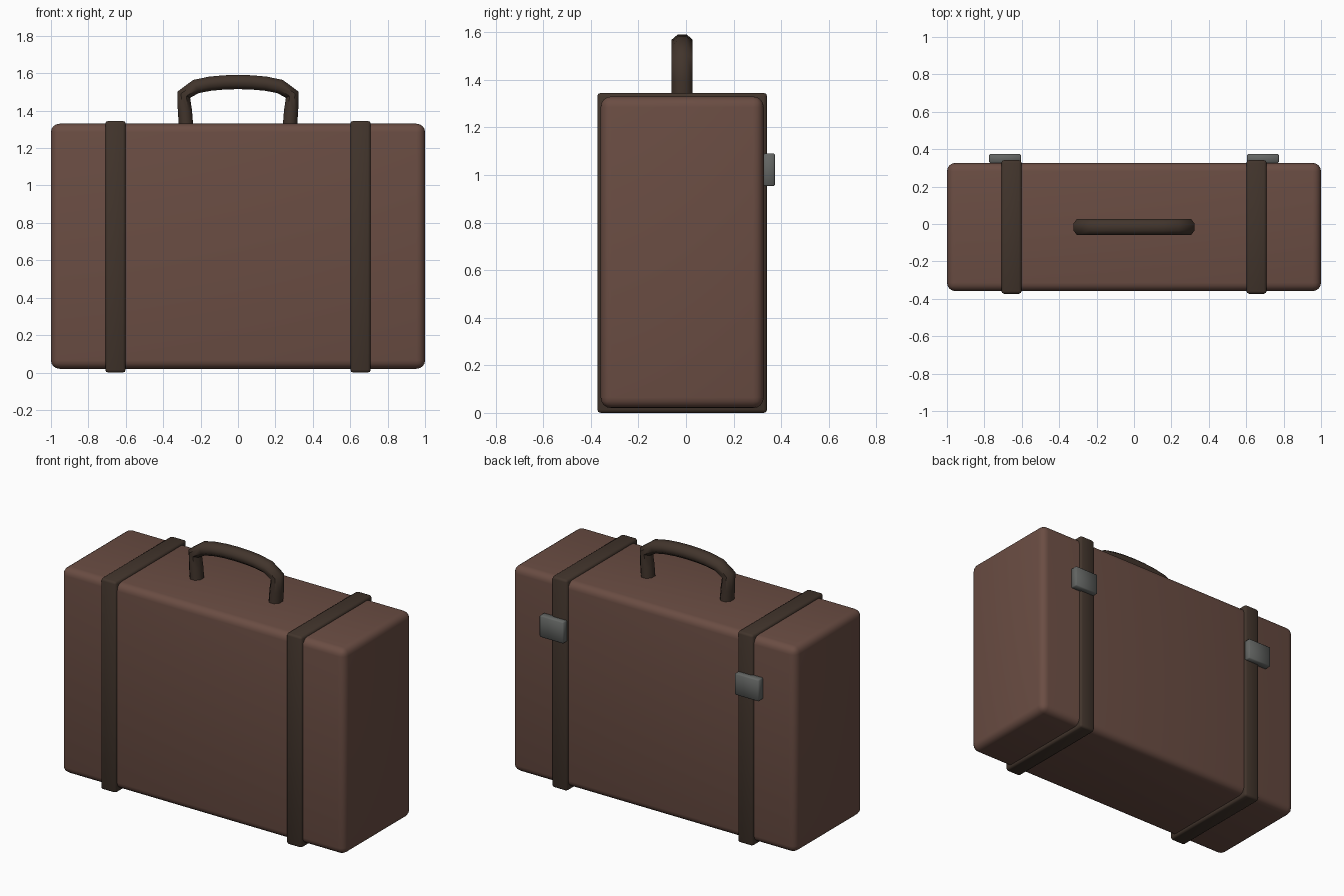
import bpy, bmesh, math
from mathutils import Vector

if "Cube" in bpy.data.objects:
    bpy.data.objects.remove(bpy.data.objects["Cube"])

YC = -0.016  # the case sits slightly forward because the clasps project at the back


def material(name, rgb):
    m = bpy.data.materials.new(name)
    m.diffuse_color = (*rgb, 1)
    m.use_nodes = True
    m.node_tree.nodes["Principled BSDF"].inputs["Base Color"].default_value = m.diffuse_color
    return m


LEATHER = material("brown leather", (0.145, 0.074, 0.056))
DARK = material("dark leather", (0.054, 0.035, 0.025))
METAL = material("grey metal", (0.127, 0.133, 0.127))


def finish(bm, name, mat):
    bmesh.ops.recalc_face_normals(bm, faces=bm.faces)
    me = bpy.data.meshes.new(name)
    bm.to_mesh(me)
    bm.free()
    me.materials.append(mat)
    ob = bpy.data.objects.new(name, me)
    bpy.context.collection.objects.link(ob)
    bpy.ops.object.select_all(action='DESELECT')
    bpy.context.view_layer.objects.active = ob
    ob.select_set(True)
    bpy.ops.object.shade_smooth_by_angle(angle=math.radians(50))
    return ob


def rounded_box(name, lo, hi, bevel, segments, mat):
    bm = bmesh.new()
    bmesh.ops.create_cube(bm, size=1)
    for v in bm.verts:
        v.co = Vector(((a + b) / 2 + c * (b - a) for a, b, c in zip(lo, hi, v.co)))
    bmesh.ops.bevel(bm, geom=bm.edges[:], offset=bevel, segments=segments,
                    profile=0.5, affect='EDGES')
    return finish(bm, name, mat)


# Case body
rounded_box("case_body", (-1, YC - 0.343, 0.02), (1, YC + 0.343, 1.33), 0.045, 4, LEATHER)

# Straps around the case, with a clasp on the back of each
for side, s in (("left", -1), ("right", 1)):
    x = s * 0.655
    rounded_box(side + "_strap", (x - 0.054, YC - 0.357, 0.0),
                (x + 0.054, YC + 0.357, 1.345), 0.014, 2, DARK)
    x = s * 0.689
    rounded_box(side + "_clasp", (x - 0.085, 0.325, 0.953),
                (x + 0.085, 0.374, 1.091), 0.006, 1, METAL)

# Handle: eight-sided tube swept along a mirrored arch
half = [(-0.277, 1.31), (-0.284, 1.40), (-0.290, 1.485), (-0.225, 1.529),
        (-0.15, 1.544), (-0.075, 1.551)]
path = half + [(0, 1.553)] + [(-x, z) for x, z in reversed(half)]
path = [Vector((x, YC, z)) for x, z in path]
bm = bmesh.new()
rings = []
for i, p in enumerate(path):
    before = (p - path[max(i - 1, 0)]).normalized()
    after = (path[min(i + 1, len(path) - 1)] - p).normalized()
    t = (before + after).normalized()
    out = Vector((-t.z, 0, t.x))
    ring = []
    for k in range(8):
        a = math.pi / 8 + k * math.pi / 4
        r = 1 / math.cos(math.pi / 8)
        ring.append(bm.verts.new(p + out * (0.038 * r * math.cos(a))
                                 + Vector((0, 0.044 * r * math.sin(a), 0))))
    rings.append(ring)
for a, b in zip(rings, rings[1:]):
    for k in range(8):
        bm.faces.new((a[k], a[(k + 1) % 8], b[(k + 1) % 8], b[k]))
bm.faces.new(rings[0])
bm.faces.new(rings[-1])
finish(bm, "handle", DARK)
